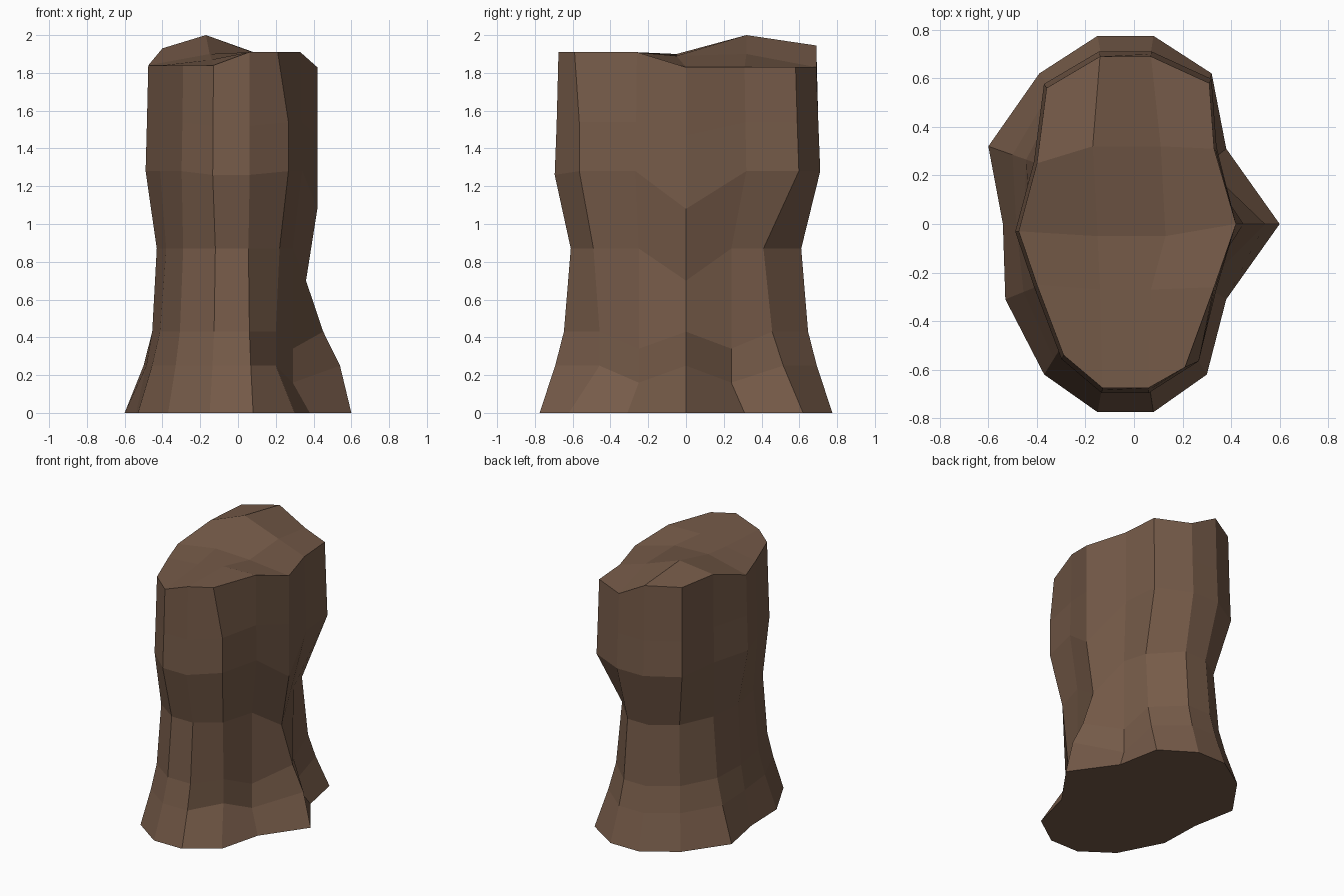
import bpy, bmesh
from mathutils import Vector

if "Cube" in bpy.data.objects:
    bpy.data.objects.remove(bpy.data.objects["Cube"])

bark = bpy.data.materials.new("brown_bark")
bark.diffuse_color = (0.18, 0.104, 0.066, 1)
bark.use_nodes = True
bark.node_tree.nodes["Principled BSDF"].inputs["Base Color"].default_value = bark.diffuse_color

# Cross-sections, 14 corners each, counter-clockwise from the front left
base = [(-.15, -.775), (.08, -.775), (.30, -.62), (.38, -.31), (.60, 0), (.38, .31), (.32, .62),
        (.08, .775), (-.15, .775), (-.39, .62), (-.60, .32), (-.54, 0), (-.53, -.31), (-.37, -.62)]
waist = [(-.12, -.61), (.055, -.61), (.22, -.49), (.29, -.25), (.36, 0), (.29, .24), (.24, .41),
         (.055, .61), (-.12, .61), (-.29, .49), (-.40, .25), (-.43, 0), (-.38, -.25), (-.29, -.49)]
rim = [(-.13, -.675), (.06, -.675), (.21, -.59), (.33, -.26), (.42, 0), (.33, .31), (.31, .58),
       (.07, .69), (-.14, .69), (-.36, .56), (-.40, .25), (-.475, -.03), (-.40, -.25), (-.29, -.54)]
rim_z = [1.84, 1.91, 1.91, 1.91, 1.83, 1.83, 1.83, 1.83, 1.945, 1.94, 1.93, 1.84, 1.84, 1.84]
ROOT = 4          # corner of the big root on the right
N = len(base)


def mix(a, b, t):
    return Vector(a).lerp(Vector(b), t)


bm = bmesh.new()
rings = []

# Flared foot up to the waist
for z, t in ((0, 0), (.25, .5), (.43, .78), (.87, 1)):
    ring = []
    for i in range(N):
        k, h = t, z
        if i == ROOT:
            k = {0: 0, .5: .25, .78: .62, 1: 1}[t]
            h = .70 if t == 1 else z
        elif i in (ROOT - 1, ROOT + 1) and 0 < t < 1:
            k, h = 1, z - .09
        elif i == 2 and 0 < t < 1:
            k = 1.25
        p = mix(base[i], waist[i], k)
        ring.append(bm.verts.new((p.x, p.y, h)))
    rings.append(ring)

# Bulge above the waist
for z, s, dip in ((1.28, 1.03, .20), (1.54, 1.015, .07)):
    ring = []
    for i in range(N):
        h = z - dip if i == ROOT else z
        if i in (0, 1):
            h = z - .02
        p = Vector(rim[i]) * s
        if i == 2:
            p = Vector((.267, -.565))
        if i == ROOT:
            p.x = .42
        ring.append(bm.verts.new((p.x, p.y, h)))
    rings.append(ring)

# Uneven top rim
rings.append([bm.verts.new((x, y, z)) for (x, y), z in zip(rim, rim_z)])

for lo, hi in zip(rings, rings[1:]):
    for i in range(N):
        j = (i + 1) % N
        bm.faces.new((lo[i], lo[j], hi[j], hi[i]))
bm.faces.new(rings[0][::-1])

# Worn top with an off-centre peak
r = rings[-1]
a, b, c, d, e, f = [bm.verts.new(p) for p in (
    (-.17, .32, 2.0), (.11, .32, 1.90), (-.15, -.05, 1.90),
    (.13, -.05, 1.89), (-.14, -.27, 1.87), (.07, -.27, 1.91))]
for quad in ((r[7], r[8], a, b), (r[8], r[9], r[10], a), (r[5], r[6], r[7], b),
             (r[10], r[11], c, a), (r[5], b, d, r[4]), (a, c, d, b),
             (r[11], r[12], e, c), (r[4], d, f, r[3]), (c, e, f, d),
             (r[12], r[13], r[0], e), (e, r[0], r[1], f), (f, r[1], r[2], r[3])):
    bm.faces.new(quad)

bmesh.ops.recalc_face_normals(bm, faces=bm.faces)
mesh = bpy.data.meshes.new("tree_stump")
bm.to_mesh(mesh)
bm.free()
mesh.materials.append(bark)
stump = bpy.data.objects.new("tree_stump", mesh)
bpy.context.collection.objects.link(stump)
